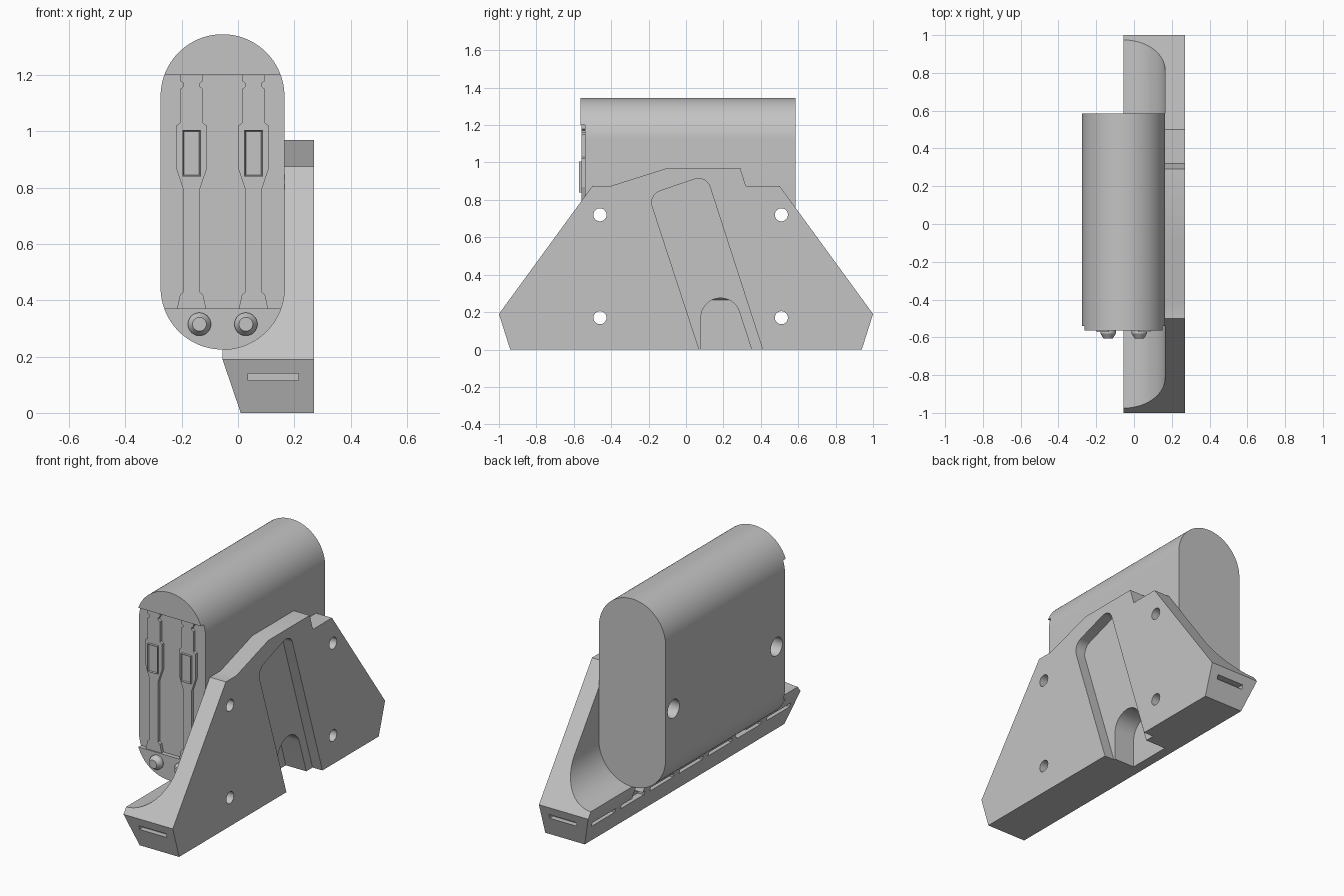
import bpy, bmesh, math
from mathutils import Vector

if "Cube" in bpy.data.objects:
    bpy.data.objects.remove(bpy.data.objects["Cube"], do_unlink=True)

grey = bpy.data.materials.new("plain grey")
grey.use_nodes = True
grey.diffuse_color = (0.55, 0.55, 0.55, 1)
grey.node_tree.nodes["Principled BSDF"].inputs["Base Color"].default_value = grey.diffuse_color


def arc(cx, cy, r, start, end, n=24):
    angles = [math.radians(start + (end - start) * i / n) for i in range(n + 1)]
    return [(cx + r * math.cos(a), cy + r * math.sin(a)) for a in angles]


def rect(a0, b0, a1, b1):
    return [(a0, b0), (a1, b0), (a1, b1), (a0, b1)]


def fillet(before, corner, after, r, n=8):
    # Rounds a square corner
    p = Vector(corner)
    u = (Vector(before) - p).normalized() * r
    v = (Vector(after) - p).normalized() * r
    return [tuple(p + u + v - v * math.cos(a) - u * math.sin(a))
            for a in (math.pi / 2 * i / n for i in range(n + 1))]


def prism(name, profile, axis, lo, hi):
    # Extrudes a profile: (y, z) along X or (x, z) along Y
    def place(p, t):
        return (t, p[0], p[1]) if axis == "X" else (p[0], t, p[1])
    bm = bmesh.new()
    ends = [[bm.verts.new(place(p, t)) for p in profile] for t in (lo, hi)]
    n = len(profile)
    for ring in ends:
        bm.faces.new(ring)
    for i in range(n):
        j = (i + 1) % n
        bm.faces.new((ends[0][i], ends[0][j], ends[1][j], ends[1][i]))
    bmesh.ops.recalc_face_normals(bm, faces=bm.faces)
    mesh = bpy.data.meshes.new(name)
    bm.to_mesh(mesh)
    bm.free()
    mesh.materials.append(grey)
    obj = bpy.data.objects.new(name, mesh)
    bpy.context.collection.objects.link(obj)
    return obj


def activate(obj):
    bpy.ops.object.select_all(action="DESELECT")
    obj.select_set(True)
    bpy.context.view_layer.objects.active = obj


def carve(obj, cutter, operation="DIFFERENCE"):
    activate(obj)
    mod = obj.modifiers.new("carve", "BOOLEAN")
    mod.operation = operation
    mod.solver = "EXACT"
    mod.object = cutter
    bpy.ops.object.modifier_apply(modifier=mod.name)
    bpy.data.objects.remove(cutter, do_unlink=True)


def smooth(obj):
    activate(obj)
    bpy.ops.object.shade_smooth_by_angle(angle=math.radians(30))


MID, R, LOW, HIGH = -0.055, 0.22, 0.445, 1.125
HOLES_Y = (-0.46, 0.51)

# Pod: a capsule section with a sunken front panel and side holes
pod = prism("pod", arc(MID, LOW, R, 180, 360, 48) + arc(MID, HIGH, R, 0, 180, 48),
            "Y", -0.565, 0.585)
carve(pod, prism("panel_cutter", rect(-0.4, 0.37, 0.4, 1.2), "Y", -0.7, -0.54))
for y in HOLES_Y:
    carve(pod, prism("hole_cutter", arc(y, 0.72, 0.055, 0, 348, 29), "X", -0.4, 0.3))
smooth(pod)

# Bracket: side outline crossed with the cradle section
outline = [(-0.94, 0), (0.94, 0), (1, 0.19), (0.5, 0.875), (0.32, 0.875), (0.29, 0.97),
           (-0.1, 0.97), (-0.4, 0.875), (-0.5, 0.875), (-1, 0.19)]
section = [(MID, 0.19), (0.01, -0.001), (0.27, -0.001), (0.27, 1.1), (MID + R, 1.1)]
section += arc(MID, LOW, R, 0, -90)
bracket = prism("bracket", outline, "X", -0.2, 0.4)
carve(bracket, prism("section_cutter", section, "Y", -1.1, 1.1), "INTERSECT")

# Slanted recess with a rounded top, and the arched pocket inside it
a, b, c, d = (0.103, -0.1), (-0.2, 0.827), (0.108, 0.932), (0.442, -0.1)
recess = [a] + fillet(a, b, c, 0.065) + fillet(b, c, d, 0.065) + [d]
carve(bracket, prism("recess_cutter", recess, "X", 0.205, 0.4))
pocket = [(0.08, -0.1)] + arc(0.185, 0.17, 0.105, 180, 18) + [(0.383, -0.1)]
carve(bracket, prism("pocket_cutter", pocket, "X", 0.07, 0.35))

# Bolt holes, with wide bores in the lower ledge
for y in HOLES_Y:
    for z in (0.72, 0.17):
        carve(bracket, prism("hole_cutter", arc(y, z, 0.035, 0, 345, 23), "X", -0.4, 0.5))
    carve(bracket, prism("bore_cutter", arc(y, 0.17, 0.055, 0, 345, 23), "X", -0.4, 0.1))

# Narrow slots along the ledge and at both ends
for i in range(-3, 4):
    y = i * 0.275
    carve(bracket, prism("slot_cutter", rect(y - 0.11, 0.115, y + 0.11, 0.14), "X", -0.3, 0.01))
for lo, hi in ((-1.1, -0.945), (0.945, 1.1)):
    carve(bracket, prism("end_slot_cutter", rect(0.035, 0.115, 0.215, 0.14), "Y", lo, hi))
smooth(bracket)

# Straps and latches on the front panel
half_widths = [(0.041, 1.2), (0.041, 1.18), (0.028, 1.17), (0.028, 1.16), (0.041, 1.15),
               (0.041, 1.03), (0.055, 1.02), (0.055, 0.87), (0.028, 0.79), (0.028, 0.43),
               (0.041, 0.42), (0.052, 0.37)]
for side, x in (("right", MID - 0.11), ("left", MID + 0.11)):
    shape = [(x + w, z) for w, z in half_widths] + [(x - w, z) for w, z in reversed(half_widths)]
    prism(side + "_strap", shape, "Y", -0.558, -0.53)
    latch = prism(side + "_latch", rect(x - 0.033, 0.84, x + 0.033, 1.005), "Y", -0.572, -0.55)
    bm = bmesh.new()
    bm.from_mesh(latch.data)
    front = min(bm.faces, key=lambda f: f.calc_center_median().y)
    for thickness, depth in ((0.003, 0), (0.005, -0.007)):
        bmesh.ops.inset_region(bm, faces=[front], thickness=thickness, depth=0)
        bmesh.ops.translate(bm, verts=front.verts, vec=(0, -depth, 0))
    bm.to_mesh(latch.data)
    bm.free()

# Tapered knobs on the lower cap
for side, x in (("right", -0.137), ("left", 0.028)):
    prism(side + "_knob_base", arc(x, 0.315, 0.041, 0, 348, 29), "Y", -0.58, -0.55)
    tip = prism(side + "_knob_tip", arc(x, 0.315, 0.041, 0, 348, 29), "Y", -0.605, -0.58)
    for v in tip.data.vertices:
        if v.co.y < -0.6:
            v.co.x = x + (v.co.x - x) * 0.6
            v.co.z = 0.315 + (v.co.z - 0.315) * 0.6
    smooth(tip)
    smooth(bpy.data.objects[side + "_knob_base"])
